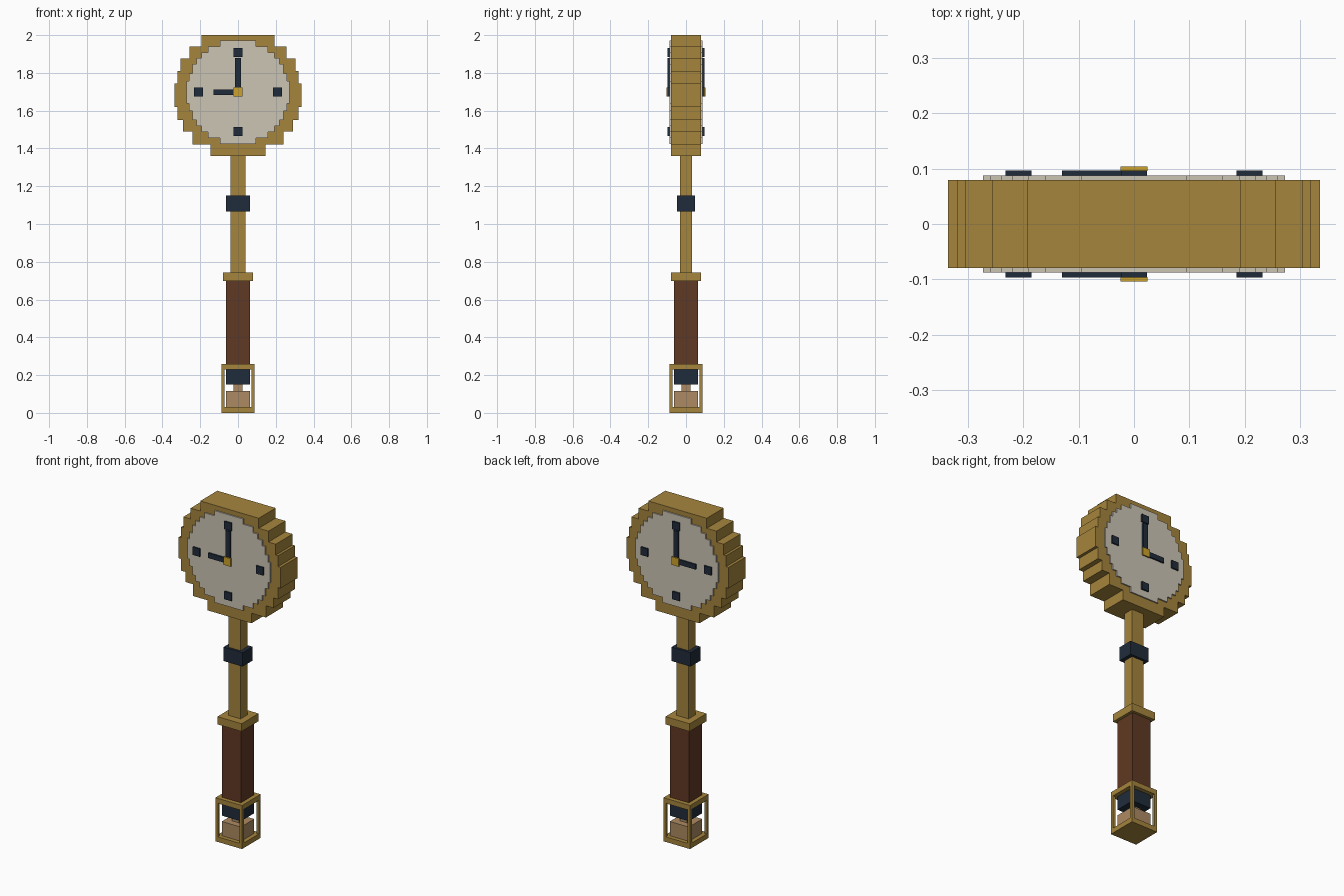
import bpy, bmesh

if "Cube" in bpy.data.objects:
    bpy.data.objects.remove(bpy.data.objects["Cube"])


def material(name, rgb):
    # sRGB 0-255 to linear
    lin = [(c / 255 / 12.92) if c / 255 <= 0.04045 else ((c / 255 + 0.055) / 1.055) ** 2.4 for c in rgb]
    m = bpy.data.materials.new(name)
    m.diffuse_color = (*lin, 1)
    m.use_nodes = True
    m.node_tree.nodes["Principled BSDF"].inputs["Base Color"].default_value = m.diffuse_color
    return m


brass = material("brass", (166, 133, 61))
ivory = material("ivory", (204, 197, 181))
navy = material("navy", (32, 44, 59))
brown = material("brown_wood", (96, 57, 34))
tan = material("tan", (172, 138, 98))
yellow = material("bright_gold", (204, 162, 44))


def finish(name, bm, mat):
    bmesh.ops.recalc_face_normals(bm, faces=bm.faces)
    me = bpy.data.meshes.new(name)
    bm.to_mesh(me)
    bm.free()
    me.materials.append(mat)
    ob = bpy.data.objects.new(name, me)
    bpy.context.collection.objects.link(ob)
    return ob


def add_box(bm, x0, x1, y0, y1, z0, z1):
    for v in bmesh.ops.create_cube(bm, size=1)["verts"]:
        v.co = (x1 if v.co.x > 0 else x0, y1 if v.co.y > 0 else y0, z1 if v.co.z > 0 else z0)


def boxes(name, mat, *dims):
    bm = bmesh.new()
    for d in dims:
        add_box(bm, *d)
    return finish(name, bm, mat)


def post(name, mat, hx, hy, z0, z1):
    return boxes(name, mat, (-hx, hx, -hy, hy, z0, z1))


def stepped_disc(name, mat, rows, bottom, y0, y1):
    # rows: (half width, top z) from the top down, extruded along y
    right = []
    for i, (w, z) in enumerate(rows):
        right += [(w, z), (w, rows[i + 1][1] if i + 1 < len(rows) else bottom)]
    outline = right + [(-x, z) for x, z in reversed(right)]
    bm = bmesh.new()
    face = bm.faces.new([bm.verts.new((x, y0, z)) for x, z in outline])
    new = bmesh.ops.extrude_face_region(bm, geom=[face])["geom"]
    bmesh.ops.translate(bm, vec=(0, y1 - y0, 0), verts=[g for g in new if isinstance(g, bmesh.types.BMVert)])
    return finish(name, bm, mat)


# Clock case
stepped_disc("clock_case", brass,
             [(0.193, 2.0), (0.257, 1.94), (0.305, 1.875), (0.32, 1.81), (0.337, 1.745),
              (0.32, 1.62), (0.29, 1.55), (0.24, 1.49), (0.145, 1.42)], 1.36, -0.08, 0.08)

# Dials, markers, hands and hubs on both sides
C = 1.698
upper = [(0.095, 0.274), (0.16, 0.243), (0.192, 0.21), (0.22, 0.18), (0.24, 0.148),
         (0.26, 0.1), (0.273, 0.06)]
lower = [(upper[i][0], -upper[i + 1][1]) for i in range(len(upper) - 2, -1, -1)]
dial_rows = [(w, C + z) for w, z in upper + lower]
R, H = 0.209, 0.0235
for side, s in (("front", -1), ("back", 1)):
    def span(a, b):
        return tuple(sorted((s * a, s * b)))
    stepped_disc(side + "_dial", ivory, dial_rows, C - 0.274, *span(0.08, 0.088))
    y = span(0.088, 0.097)
    boxes(side + "_hour_markers", navy,
          *[(x - H, x + H, *y, C + z - H, C + z + H) for x, z in ((0, R), (0, -R), (R, 0), (-R, 0))])
    boxes(side + "_hour_hand", navy, (-0.13, -0.016, *y, C - 0.015, C + 0.015))
    boxes(side + "_minute_hand", navy, (-0.016, 0.016, *y, C - 0.015, C + 0.18))
    boxes(side + "_hub", yellow, (-0.024, 0.024, *span(0.096, 0.104), C - 0.024, C + 0.024))

# Shaft and handle
post("shaft", brass, 0.04, 0.032, 0.743, 1.36)
post("shaft_band", navy, 0.063, 0.047, 1.067, 1.15)
post("handle_collar", brass, 0.08, 0.08, 0.697, 0.743)
post("handle", brown, 0.063, 0.063, 0.26, 0.697)

# Open cage at the foot
F, T = 0.088, 0.017
corners = [(min(a * F, a * (F - T)), max(a * F, a * (F - T)), min(b * F, b * (F - T)), max(b * F, b * (F - T)),
            0.03, 0.23) for a in (-1, 1) for b in (-1, 1)]
boxes("cage", brass, (-F, F, -F, F, 0, 0.03), (-F, F, -F, F, 0.23, 0.26), *corners)
post("cage_cap", navy, 0.063, 0.063, 0.15, 0.23)
post("clapper_neck", tan, 0.024, 0.024, 0.115, 0.15)
post("clapper_block", tan, 0.063, 0.063, 0.03, 0.115)
